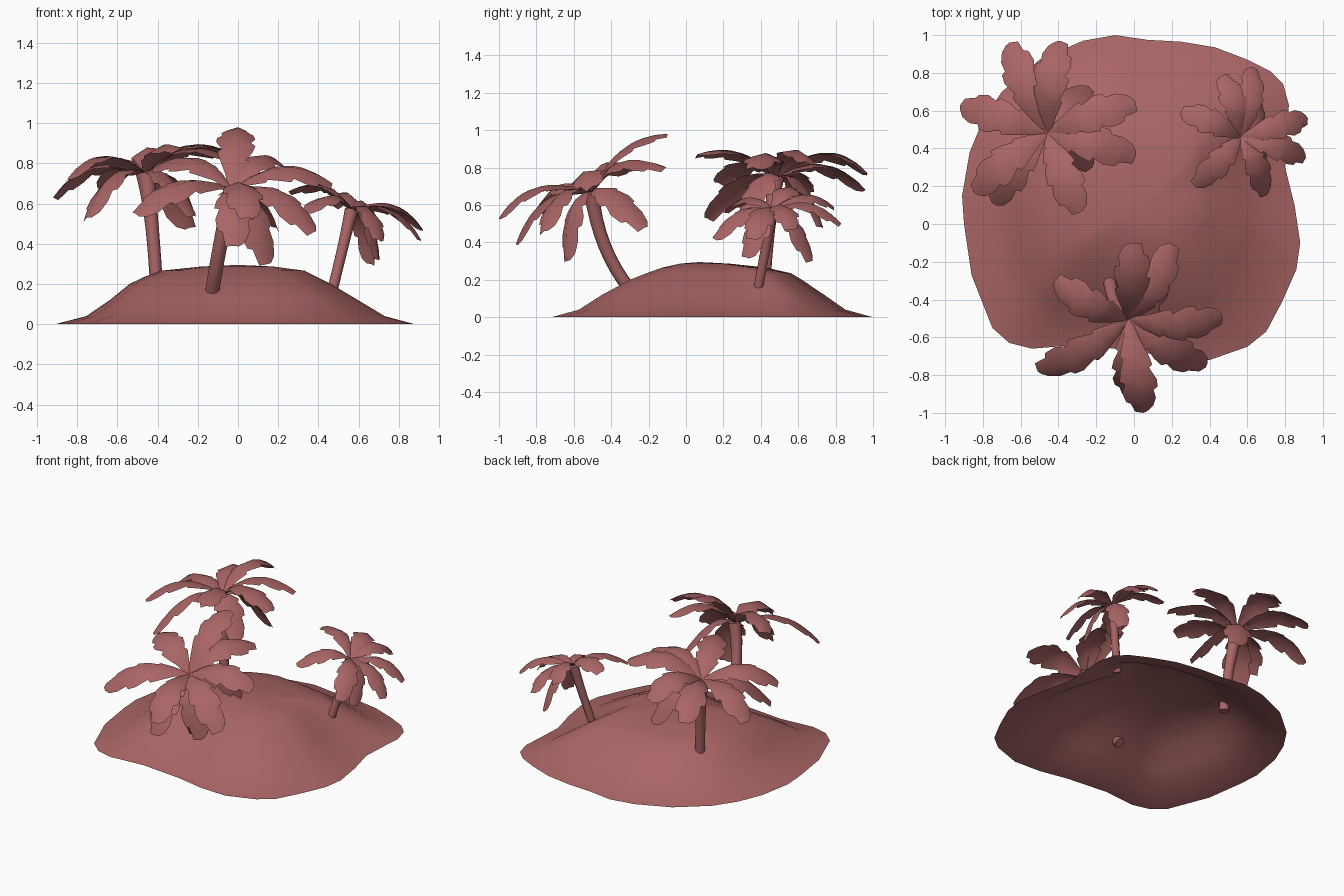
import bpy, bmesh, math
from mathutils import Vector

if "Cube" in bpy.data.objects:
    bpy.data.objects.remove(bpy.data.objects["Cube"])

clay = bpy.data.materials.new("clay_red")
clay.diffuse_color = (0.40, 0.13, 0.13, 1)
clay.use_nodes = True
clay.node_tree.nodes["Principled BSDF"].inputs["Base Color"].default_value = clay.diffuse_color


def make(name, verts, faces, angle=40):
    me = bpy.data.meshes.new(name)
    me.from_pydata([tuple(v) for v in verts], [], faces)
    bm = bmesh.new()
    bm.from_mesh(me)
    bmesh.ops.recalc_face_normals(bm, faces=bm.faces)
    bm.to_mesh(me)
    bm.free()
    ob = bpy.data.objects.new(name, me)
    bpy.context.collection.objects.link(ob)
    me.materials.append(clay)
    bpy.ops.object.select_all(action='DESELECT')
    ob.select_set(True)
    bpy.context.view_layer.objects.active = ob
    bpy.ops.object.shade_smooth_by_angle(angle=math.radians(angle))
    return ob


def bezier(a, b, c, t):
    return a * (1 - t) ** 2 + b * 2 * t * (1 - t) + c * t * t


# Island: open dome, the shore outline shrunk ring by ring towards the peak
shore = [(0.88, -0.1), (0.85, 0.1), (0.80, 0.3), (0.81, 0.5), (0.82, 0.63), (0.79, 0.74),
         (0.72, 0.81), (0.6, 0.87), (0.43, 0.935), (0.25, 0.965), (0.07, 0.975), (-0.1, 1.0),
         (-0.27, 0.97), (-0.5, 0.87), (-0.7, 0.7), (-0.8, 0.55), (-0.87, 0.38), (-0.91, 0.15),
         (-0.9, 0.0), (-0.86, -0.27), (-0.75, -0.55), (-0.66, -0.63), (-0.54, -0.66),
         (-0.3, -0.64), (0.0, -0.67), (0.2, -0.71), (0.4, -0.72), (0.6, -0.65),
         (0.7, -0.57), (0.78, -0.42), (0.86, -0.24)]
# scale x, scale y, centre x, centre y, height
rings = [(1, 1, 0, .14, 0), (.83, .83, 0, .14, .04), (.69, .69, -.01, .145, .12),
         (.56, .535, -.03, .16, .2), (.48, .45, -.03, .175, .235),
         (.40, .32, -.02, .15, .266), (.2, .15, 0, .10, .287)]
n = len(shore)
verts, faces = [], []
for sx, sy, cx, cy, z in rings:
    verts += [(cx + x * sx, cy + (y - 0.14) * sy, z) for x, y in shore]
for r in range(len(rings) - 1):
    for i in range(n):
        j = (i + 1) % n
        faces.append((r * n + i, r * n + j, (r + 1) * n + j, (r + 1) * n + i))
verts.append((0, 0.07, 0.295))
top = (len(rings) - 1) * n
faces += [(top + i, top + (i + 1) % n, len(verts) - 1) for i in range(n)]
make("island", verts, faces, 60)


def trunk(name, a, b, c, r0, r1):
    sides, steps = 10, 8
    vs, fs = [], []
    for k in range(steps + 1):
        t = k / steps
        p = bezier(a, b, c, t)
        d = (b - a).lerp(c - b, t).normalized()
        u = d.cross(Vector((0, 1, 0))).normalized()
        w = d.cross(u)
        r = r0 + (r1 - r0) * t ** 4          # flares under the crown
        for i in range(sides):
            an = 2 * math.pi * i / sides
            vs.append(p + (u * math.cos(an) + w * math.sin(an)) * r)
    for k in range(steps):
        for i in range(sides):
            j = (i + 1) % sides
            fs.append((k * sides + i, k * sides + j, (k + 1) * sides + j, (k + 1) * sides + i))
    fs.append(tuple(range(sides)))
    fs.append(tuple(range(steps * sides, (steps + 1) * sides)))
    make(name, vs, fs)


# Frond half-widths along the rib; sudden drops are the notches in the edge
LEFT = [(0, .03), (.16, .09), (.36, .17), (.43, .185), (.46, .145), (.62, .21), (.72, .205),
        (.74, .155), (.86, .165), (.96, .12), (1, .05)]
RIGHT = [(0, .03), (.16, .10), (.30, .16), (.33, .13), (.45, .18), (.58, .205), (.61, .155),
         (.74, .195), (.86, .17), (.88, .12), (1, .09)]


def crown(name, centre, axis, tips, size):
    vs, fs = [], []
    for tip, lift in tips:
        tip = Vector(tip)
        mid = (centre + tip) / 2 + axis * lift * size
        chord = (tip - centre).normalized()
        side = axis.cross(chord).normalized()
        base = len(vs)
        for (tl, wl), (tr, wr) in zip(LEFT, RIGHT):
            for t, w, sgn in ((tl, wl, 1), ((tl + tr) / 2, 0, 0), (tr, wr, -1)):
                p = bezier(centre, mid, tip, t)
                d = (mid - centre).lerp(tip - mid, t).normalized()
                nrm = d.cross(side).normalized()
                w *= size
                vs.append(p + side * sgn * w * 0.95 - nrm * w * 0.35)
        for k in range(len(LEFT) - 1):
            q = base + 3 * k
            fs += [(q, q + 1, q + 4, q + 3), (q + 1, q + 2, q + 5, q + 4)]
    make(name, vs, fs, 50)


# Palms: trunk path, crown axis, frond tips with their upward bow
UP, LOW = 0.42, 0.42
palms = [
    ("front_palm", (-.13, -.30, .15), (-.10, -.47, .36), (-.03, -.505, .67), .035, .042,
     (.05, -.42, .9), .5,
     [((.05, -1.0, .53), UP), ((-.51, -.78, .55), UP), ((-.42, -.30, .78), UP),
      ((.0, -.10, .98), .33), ((.21, -.11, .80), UP), ((.47, -.5, .70), UP),
      ((.38, -.76, .46), LOW), ((-.02, -.91, .39), LOW), ((.15, -.64, .30), LOW),
      ((.19, -.22, .48), LOW)]),
    ("back_left_palm", (-.405, .42, .17), (-.42, .44, .48), (-.46, .48, .75), .032, .048,
     (-.2, .15, .95), .5,
     [((-.66, .96, .68), UP), ((-.39, .97, .77), .5), ((.01, .64, .83), UP),
      ((.01, .36, .80), UP), ((-.29, .06, .87), .3), ((-.85, .17, .72), UP),
      ((-.75, .11, .53), LOW), ((-.92, .63, .63), UP), ((-.24, .73, .48), LOW),
      ((-.22, .30, .54), LOW)]),
    ("back_right_palm", (.465, .385, .15), (.51, .42, .33), (.565, .46, .57), .026, .034,
     (.3, .1, .92), .38,
     [((.47, .79, .59), UP), ((.63, .83, .50), UP), ((.92, .56, .47), UP),
      ((.91, .35, .42), UP), ((.70, .15, .42), LOW), ((.32, .20, .56), UP),
      ((.25, .60, .66), UP), ((.66, .67, .30), LOW), ((.70, .32, .32), LOW)]),
]
for name, a, b, c, r0, r1, axis, size, tips in palms:
    a, b, c = Vector(a), Vector(b), Vector(c)
    trunk(name + "_trunk", a, b, c, r0, r1)
    crown(name + "_fronds", c, Vector(axis).normalized(), tips, size)
